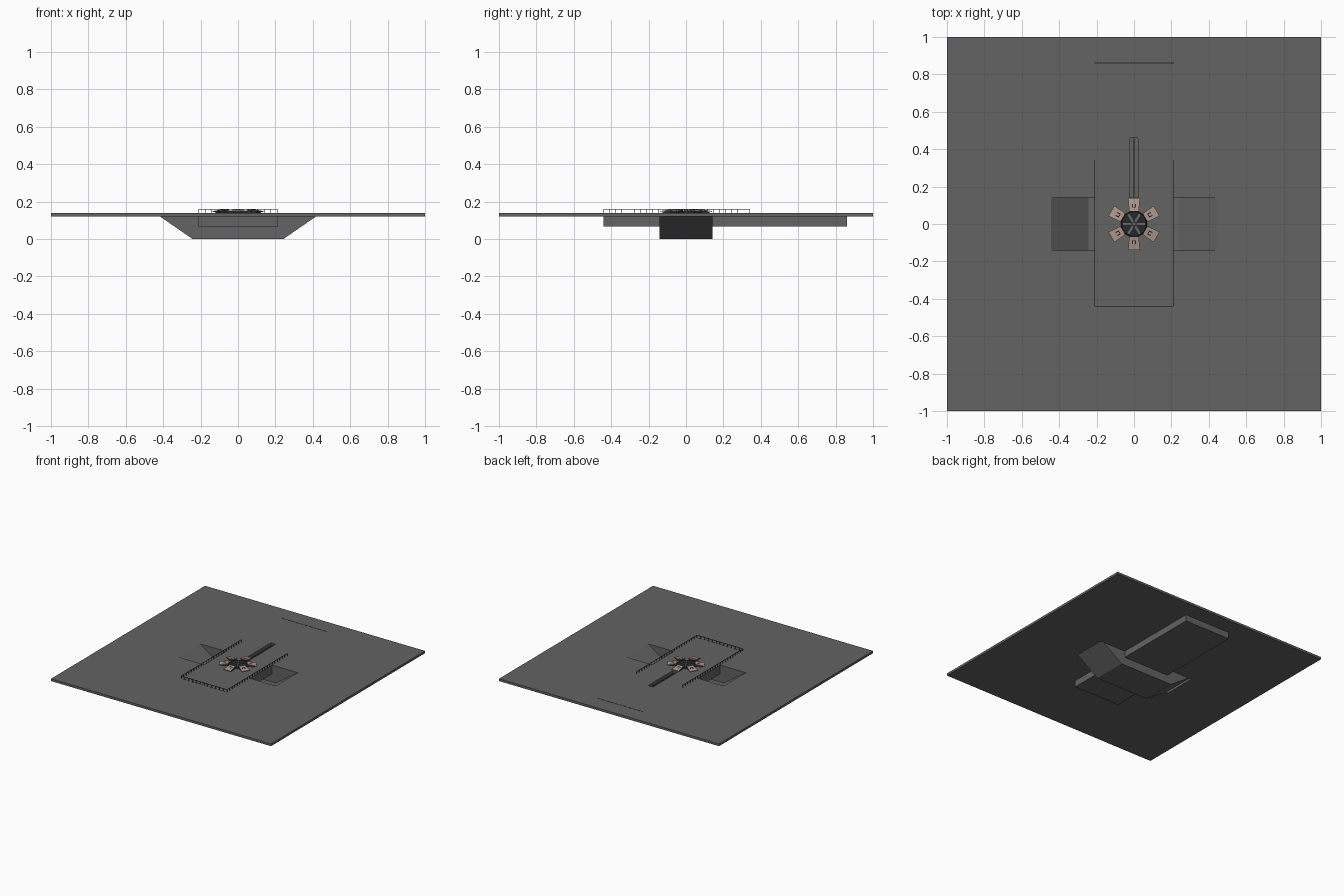
import bpy, bmesh, math
from mathutils import Matrix, Vector

if "Cube" in bpy.data.objects:
    bpy.data.objects.remove(bpy.data.objects["Cube"])


def material(name, rgb):
    m = bpy.data.materials.new(name)
    m.diffuse_color = (*rgb, 1)
    m.use_nodes = True
    m.node_tree.nodes["Principled BSDF"].inputs["Base Color"].default_value = m.diffuse_color
    return m


GREY = material("concrete grey", (0.125, 0.125, 0.125))
DARK = material("dark metal", (0.02, 0.02, 0.022))
PINK = material("pale brick", (0.42, 0.31, 0.26))
STEEL = material("steel grey", (0.13, 0.145, 0.155))


def make(name, bm, mat):
    bmesh.ops.recalc_face_normals(bm, faces=bm.faces)
    me = bpy.data.meshes.new(name)
    bm.to_mesh(me)
    bm.free()
    me.materials.append(mat)
    ob = bpy.data.objects.new(name, me)
    bpy.context.collection.objects.link(ob)
    return ob


def add_box(bm, x0, x1, y0, y1, z0, z1, mat=None):
    m = Matrix.Translation(((x0 + x1) / 2, (y0 + y1) / 2, (z0 + z1) / 2))
    m = m @ Matrix.Diagonal((x1 - x0, y1 - y0, z1 - z0, 1))
    bmesh.ops.create_cube(bm, size=1, matrix=(mat @ m) if mat else m)


def boxes(name, mat, items):
    bm = bmesh.new()
    for it in items:
        add_box(bm, *it)
    return make(name, bm, mat)


def cut(ob, cutter):
    mod = ob.modifiers.new("opening", 'BOOLEAN')
    mod.operation = 'DIFFERENCE'
    mod.solver = 'EXACT'
    mod.object = cutter
    cutter.hide_render = True
    cutter.hide_viewport = True


TOP = 0.139

# Ground slab and the shallow hall beneath it
slab = boxes("ground_slab", GREY, [(-1, 1, -1, 1, 0.12, TOP)])
hall = boxes("underground_hall", GREY, [(-0.21, 0.21, -0.44, 0.86, 0.067, 0.128)])
pits = boxes("opening_cutter", GREY, [(-0.445, -0.21, -0.142, 0.142, 0.05, 0.2),
                                      (0.21, 0.445, -0.142, 0.142, 0.05, 0.2)])
slot = boxes("slot_cutter", GREY, [(-0.022, 0.022, 0.14, 0.46, 0.085, 0.2)])
cut(slab, pits)
cut(slab, slot)
cut(hall, slot)

# Centre divider in the stair slot
boxes("slot_divider", GREY, [(-0.003, 0.003, 0.142, 0.458, 0.08, 0.13)])

# Deck end faces above the underpass
boxes("underpass_portal", GREY, [(-0.21, 0.21, -0.142, 0.142, 0.067, 0.13)])

# Underpass trough: two ramps, a floor and side walls
bm = bmesh.new()
profile = [(-0.445, TOP), (-0.243, 0), (0.243, 0), (0.445, TOP)]
rows = [[bm.verts.new((x, y, z)) for x, z in profile] for y in (-0.142, 0.142)]
for i in range(3):
    bm.faces.new((rows[0][i], rows[0][i + 1], rows[1][i + 1], rows[1][i]))
for r in rows:
    bm.faces.new(r)
make("underpass_trough", bm, GREY)

# Thin seams round the hall outline
t = TOP + 0.0008
boxes("hall_seams", DARK, [(-0.213, 0.213, 0.857, 0.863, TOP - 0.002, t),
                           (-0.21, 0.21, -0.441, -0.439, TOP - 0.002, t)])

# Railing with posts on three sides
items = [(-0.21, 0.21, -0.4415, -0.4385, 0.158, 0.1605)]
for x in (-0.209, 0.209):
    items.append((x - 0.0012, x + 0.0012, -0.44, 0.34, 0.158, 0.1605))
    for k in range(25):
        y = -0.44 + k * 0.0325
        if y < 0.345:
            items.append((x - 0.0012, x + 0.0012, y - 0.0012, y + 0.0012, TOP, 0.159))
for k in range(1, 12):
    x = -0.209 + k * 0.418 / 12
    items.append((x - 0.0012, x + 0.0012, -0.4412, -0.4388, TOP, 0.159))
boxes("railing", DARK, items)

# Centrepiece: dark disc, hub and spokes
bm = bmesh.new()
bmesh.ops.create_cone(bm, cap_ends=True, segments=24, radius1=0.07, radius2=0.066,
                      depth=0.008, matrix=Matrix.Translation((0, 0, TOP + 0.004)))
make("centre_disc", bm, DARK)
bm = bmesh.new()
bmesh.ops.create_cone(bm, cap_ends=True, segments=12, radius1=0.016, radius2=0.01,
                      depth=0.014, matrix=Matrix.Translation((0, 0, TOP + 0.012)))
for k in range(6):
    rot = Matrix.Rotation(math.radians(60 * k), 4, 'Z')
    add_box(bm, 0.012, 0.06, -0.006, 0.006, TOP + 0.006, TOP + 0.013, rot)
make("centre_spokes", bm, STEEL)


# Six kiosks round the centre: wedge base, tilted roof, dark roof openings
def tilt(r):
    return 0.161 - (r - 0.065) * 0.16


base, roof, marks = bmesh.new(), bmesh.new(), bmesh.new()


def slanted(bm, rot, r0, r1, w0, w1, lift, thick, centre=0):
    vs = []
    for r, w in ((r0, w0), (r1, w1)):
        for s in (-1, 1):
            for dz in (lift, lift + thick):
                vs.append(bm.verts.new(rot @ Vector((r, centre + s * w, tilt(r) + dz))))
    bmesh.ops.convex_hull(bm, input=vs)


for k in range(6):
    rot = Matrix.Rotation(math.radians(30 + 60 * k), 4, 'Z')
    slanted(roof, rot, 0.068, 0.14, 0.026, 0.032, -0.004, 0.004)
    vs = [base.verts.new(rot @ Vector((r, s * w, z)))
          for r, w, z in ((0.06, 0.024, TOP), (0.13, 0.026, TOP),
                          (0.072, 0.018, tilt(0.072) - 0.004),
                          (0.115, 0.022, tilt(0.115) - 0.004)) for s in (-1, 1)]
    bmesh.ops.convex_hull(base, input=vs)
    for c in (-0.009, 0.009):
        slanted(marks, rot, 0.088, 0.108, 0.003, 0.003, 0, 0.0006, c)
    slanted(marks, rot, 0.088, 0.092, 0.011, 0.011, 0, 0.0008)
make("kiosk_bases", base, DARK)
make("kiosk_roofs", roof, PINK)
make("kiosk_roof_openings", marks, DARK)
